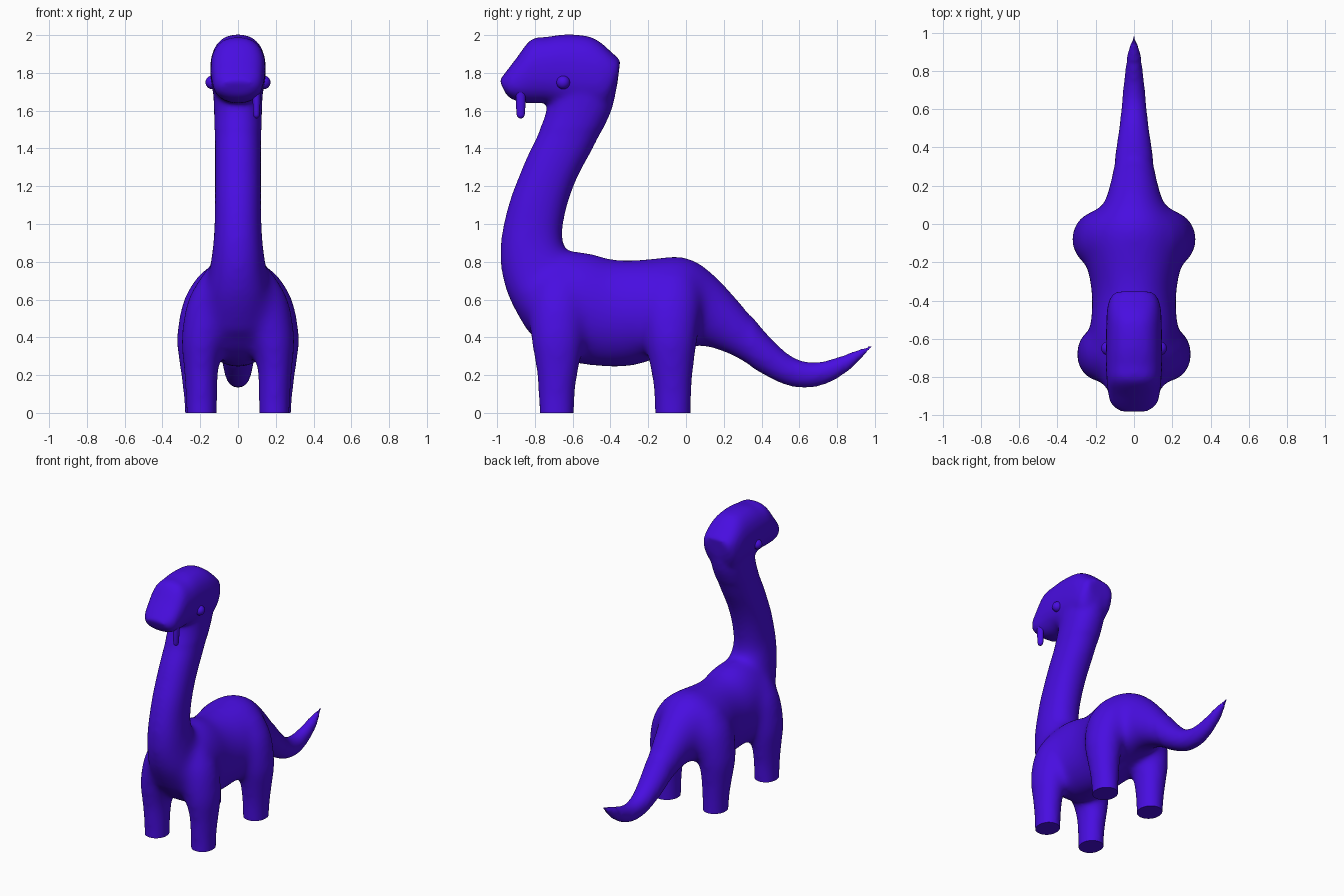
import bpy, bmesh, math

if "Cube" in bpy.data.objects:
    bpy.data.objects.remove(bpy.data.objects["Cube"])

violet = bpy.data.materials.new("violet")
violet.diffuse_color = (0.065, 0.004, 0.75, 1)
violet.use_nodes = True
violet.node_tree.nodes["Principled BSDF"].inputs["Base Color"].default_value = violet.diffuse_color


def catmull(a, b, c, d, t):
    return 0.5 * (2*b + (c - a)*t + (2*a - 5*b + 4*c - d)*t*t + (3*b - a - 3*c + d)*t**3)


def loft(bm, rows, power=2.0, grow=0.0, sides=32, steps=4):
    """Skin oval rings; a row is (y, z, y, z) of two opposite points, half width, centre x."""
    rows = [tuple(r) + (0.0,) * (6 - len(r)) for r in rows]
    fine = []
    last = len(rows) - 1
    for i in range(last):
        quad = [rows[max(i - 1, 0)], rows[i], rows[i + 1], rows[min(i + 2, last)]]
        fine += [[catmull(*v, s / steps) for v in zip(*quad)] for s in range(steps)]
    fine.append(rows[-1])
    rings = []
    for ya, za, yb, zb, w, cx in fine:
        length = math.hypot(ya - yb, za - zb) or 1
        k = 0.5 * (1 + 2 * grow / length)
        ring = []
        for j in range(sides):
            a = math.tau * j / sides
            c, s = math.cos(a), math.sin(a)
            c = math.copysign(abs(c) ** (2 / power), c)
            s = math.copysign(abs(s) ** (2 / power), s)
            ring.append(bm.verts.new((cx + s * (w + grow),
                                      (ya + yb) / 2 + c * (ya - yb) * k,
                                      (za + zb) / 2 + c * (za - zb) * k)))
        rings.append(ring)
    faces = [bm.faces.new(rings[0]), bm.faces.new(rings[-1][::-1])]
    for p, q in zip(rings, rings[1:]):
        for j in range(sides):
            n = (j + 1) % sides
            faces.append(bm.faces.new((p[j], q[j], q[n], p[n])))
    bmesh.ops.recalc_face_normals(bm, faces=faces)


def make_object(name, bm):
    mesh = bpy.data.meshes.new(name)
    bm.to_mesh(mesh)
    bm.free()
    mesh.materials.append(violet)
    ob = bpy.data.objects.new(name, mesh)
    bpy.context.collection.objects.link(ob)
    return ob


def shade(ob):
    bpy.ops.object.select_all(action='DESELECT')
    ob.select_set(True)
    bpy.context.view_layer.objects.active = ob
    bpy.ops.object.shade_smooth_by_angle(angle=math.radians(40))


bm = bmesh.new()

# Torso and tail: top point, bottom point, half width
loft(bm, [
    (-.90, .62, -.86, .50, .10), (-.83, .75, -.82, .42, .18),
    (-.70, .83, -.70, .30, .22), (-.60, .855, -.58, .26, .23),
    (-.50, .845, -.50, .25, .225), (-.40, .815, -.40, .24, .22),
    (-.30, .81, -.30, .245, .23), (-.20, .815, -.20, .27, .25),
    (-.05, .83, -.08, .32, .25), (.04, .81, .03, .35, .21),
    (.13, .75, .10, .35, .155), (.24, .64, .20, .32, .125),
    (.35, .51, .29, .275, .105), (.45, .395, .39, .215, .09),
    (.55, .305, .50, .158, .075), (.64, .27, .60, .133, .065),
    (.72, .272, .70, .14, .057), (.80, .295, .80, .18, .047),
    (.89, .325, .89, .25, .033), (.985, .358, .985, .350, .004)])

# Neck: front point, back point, half width
loft(bm, [
    (-.83, .42, -.50, .42, .16), (-.93, .60, -.52, .62, .17),
    (-.975, .75, -.58, .78, .145), (-.98, .87, -.65, .88, .13),
    (-.97, .97, -.657, .97, .122), (-.93, 1.13, -.625, 1.12, .12),
    (-.88, 1.26, -.57, 1.26, .12), (-.83, 1.38, -.51, 1.37, .12),
    (-.77, 1.50, -.45, 1.49, .12), (-.735, 1.60, -.40, 1.60, .122),
    (-.72, 1.70, -.375, 1.70, .125), (-.68, 1.78, -.362, 1.78, .115)],
    power=2.2, grow=0.005)

# Head: top point, bottom point, half width
loft(bm, [
    (-.348, 1.868, -.36, 1.77, .10), (-.40, 1.915, -.375, 1.70, .125),
    (-.46, 1.967, -.42, 1.62, .14), (-.53, 1.997, -.50, 1.60, .145),
    (-.65, 2.003, -.65, 1.62, .147), (-.74, 1.99, -.745, 1.64, .147),
    (-.82, 1.977, -.82, 1.638, .143), (-.90, 1.875, -.88, 1.646, .135),
    (-.95, 1.81, -.93, 1.665, .12), (-.988, 1.76, -.955, 1.69, .085)],
    power=2.4)

# Four legs: height, centre x, half width, centre y, half depth
front_leg = [(-.1, .193, .08, -.685, .093), (.10, .193, .083, -.685, .096),
             (.25, .195, .092, -.68, .115), (.40, .18, .117, -.68, .14),
             (.60, .13, .132, -.675, .15), (.74, .09, .09, -.67, .10)]
hind_leg = [(-.1, .195, .08, -.07, .093), (.10, .20, .088, -.07, .098),
            (.25, .205, .102, -.075, .115), (.40, .20, .122, -.08, .14),
            (.60, .15, .135, -.08, .16), (.74, .10, .10, -.07, .12)]
for leg in (front_leg, hind_leg):
    for side in (-1, 1):
        loft(bm, [(cy - ry, z, cy + ry, z, rx, side * cx) for z, cx, rx, cy, ry in leg],
             grow=0.004)

# Fuse the parts into one skin
body = make_object("body", bm)
fuse = body.modifiers.new("fuse", 'REMESH')
fuse.mode = 'VOXEL'
fuse.voxel_size = 0.014
graph = bpy.context.evaluated_depsgraph_get()
skin = bmesh.new()
skin.from_mesh(body.evaluated_get(graph).to_mesh())
body.modifiers.clear()

# Soften the joints, keeping the head and tail tip crisp
soft = [v for v in skin.verts if v.co.z < 1.5 and v.co.y < 0.35]
light = [v for v in skin.verts if v.co.y < 0.85]
for verts, times in ((soft, 30), (light, 6)):
    for _ in range(times):
        bmesh.ops.smooth_vert(skin, verts=verts, factor=0.5,
                              use_axis_x=True, use_axis_y=True, use_axis_z=True)

# Flat soles on the ground
cut = bmesh.ops.bisect_plane(skin, geom=skin.verts[:] + skin.edges[:] + skin.faces[:],
                             plane_co=(0, 0, 0), plane_no=(0, 0, 1), clear_inner=True)
rim = [e for e in cut['geom_cut'] if isinstance(e, bmesh.types.BMEdge)]
bmesh.ops.holes_fill(skin, edges=rim, sides=0)
bmesh.ops.recalc_face_normals(skin, faces=skin.faces[:])
for f in skin.faces:
    f.material_index = 0
skin.to_mesh(body.data)
skin.free()
shade(body)

# Eyes
for name, side in (("left_eye", -1), ("right_eye", 1)):
    bm = bmesh.new()
    bmesh.ops.create_uvsphere(bm, u_segments=24, v_segments=16, radius=0.036)
    bmesh.ops.translate(bm, verts=bm.verts[:], vec=(side * 0.136, -.65, 1.75))
    shade(make_object(name, bm))

# Single hanging fang with a rounded tip
bm = bmesh.new()
loft(bm, [(-.875 - r, z, -.875 + r, z, r * 0.8, 0.098) for z, r in
          ((1.70, .025), (1.64, .025), (1.585, .022), (1.568, .017), (1.559, .006))],
     sides=16)
shade(make_object("fang", bm))
